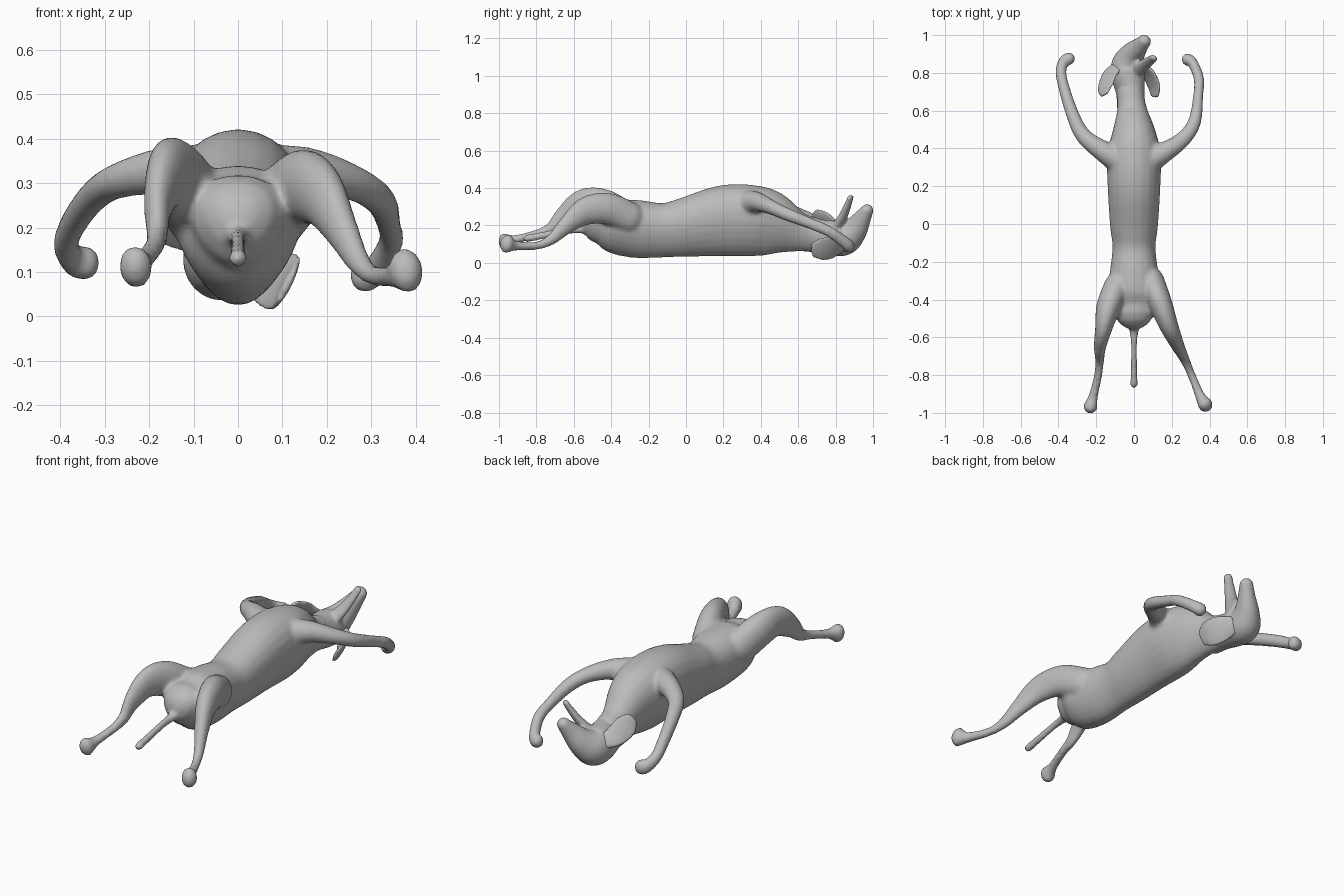
import bpy, bmesh, math
from mathutils import Vector

cube = bpy.data.objects.get("Cube")
if cube:
    bpy.data.objects.remove(cube, do_unlink=True)

grey = bpy.data.materials.new("plain grey")
grey.use_nodes = True
COLOUR = (0.5, 0.5, 0.5, 1)
grey.diffuse_color = COLOUR
grey.node_tree.nodes["Principled BSDF"].inputs["Base Color"].default_value = COLOUR


def spline(points, steps=6):
    """Catmull-Rom samples through rows of x, y, z, half width, half height."""
    rows = [points[0]] + list(points) + [points[-1]]
    out = []
    for a, b, c, d in zip(rows, rows[1:], rows[2:], rows[3:]):
        for i in range(steps):
            t = i / steps
            out.append([q + t * ((r - p) + t * ((2 * p - 5 * q + 4 * r - s)
                        + t * (3 * (q - r) + s - p))) / 2
                        for p, q, r, s in zip(a, b, c, d)])
    out.append(list(points[-1]))
    return out


def loft(bm, points, roll=0, egg=0, sides=24):
    """Rounded tube of elliptical rings; egg narrows the lower half."""
    rows = spline(points)
    centres = [Vector(r[:3]) for r in rows]
    last = len(rows) - 1
    rings = []
    for i, row in enumerate(rows):
        along = (centres[min(i + 1, last)] - centres[max(i - 1, 0)]).normalized()
        side = along.cross(Vector((0, 0, 1))).normalized()
        up = side.cross(along)
        side, up = (side * math.cos(roll) + up * math.sin(roll),
                    up * math.cos(roll) - side * math.sin(roll))
        # Domed ends
        slices = [(0, 1)]
        dome = [(math.sin(a), math.cos(a)) for a in (0.4, 0.8, 1.15, 1.45)]
        if i == 0:
            slices = [(-s, c) for s, c in reversed(dome)] + slices
        if i == last:
            slices = slices + dome
        for shift, scale in slices:
            centre = centres[i] + along * shift * min(row[3], row[4])
            ring = []
            for k in range(sides):
                a = math.tau * k / sides
                width = row[3] * scale * math.cos(a) * (1 + egg * math.sin(a))
                ring.append(bm.verts.new(centre + side * width
                                         + up * row[4] * scale * math.sin(a)))
            rings.append(ring)
    for r, s in zip(rings, rings[1:]):
        for k in range(sides):
            n = (k + 1) % sides
            bm.faces.new((r[k], r[n], s[n], s[k]))
    bm.faces.new(rings[0][::-1])
    bm.faces.new(rings[-1])


def make(name, lofts, voxel=0.01, smooth=5):
    """Fuse several lofts into one smooth skin."""
    bm = bmesh.new()
    for args in lofts:
        loft(bm, **args)
    bmesh.ops.recalc_face_normals(bm, faces=bm.faces)
    mesh = bpy.data.meshes.new(name)
    bm.to_mesh(mesh)
    bm.free()
    mesh.materials.append(grey)
    mesh.polygons.foreach_set("use_smooth", [True] * len(mesh.polygons))
    obj = bpy.data.objects.new(name, mesh)
    bpy.context.collection.objects.link(obj)
    remesh = obj.modifiers.new("fuse", "REMESH")
    remesh.mode = "VOXEL"
    remesh.voxel_size = voxel
    remesh.use_smooth_shade = True
    soften = obj.modifiers.new("soften", "SMOOTH")
    soften.factor = 0.5
    soften.iterations = smooth
    return obj


# Trunk, from rump to neck
trunk = [
    (0, -.45, .21, .11, .11), (0, -.38, .195, .14, .145), (0, -.25, .18, .125, .155),
    (0, -.12, .175, .112, .145), (0, 0, .19, .125, .16), (0, .2, .225, .137, .19),
    (0, .36, .225, .14, .19), (0, .47, .205, .115, .17), (-.01, .6, .165, .078, .108),
    (-.02, .7, .15, .07, .09)]
tail = [(0, -.42, .17, .07, .04), (0, -.52, .18, .035, .025), (0, -.62, .175, .018, .02),
        (0, -.75, .15, .018, .02), (0, -.85, .13, .021, .021)]

# Hind legs, folded at knee and hock
hind_right = [
    (-.09, -.33, .24, .07, .09), (-.135, -.44, .305, .065, .09), (-.16, -.55, .315, .046, .08),
    (-.18, -.65, .25, .032, .055), (-.182, -.72, .185, .024, .034),
    (-.19, -.8, .155, .022, .023), (-.215, -.91, .125, .025, .025), (-.23, -.965, .112, .038, .05)]
hind_left = [
    (.09, -.3, .24, .07, .085), (.14, -.42, .29, .062, .085), (.185, -.54, .275, .05, .075),
    (.23, -.64, .2, .036, .048), (.27, -.72, .125, .026, .03),
    (.305, -.8, .092, .022, .022), (.35, -.91, .092, .027, .027), (.377, -.955, .102, .04, .053)]

# Forelegs, reaching past the head
fore_right = [
    (-.06, .33, .31, .08, .08), (-.17, .39, .325, .055, .055), (-.27, .47, .305, .042, .04),
    (-.325, .58, .27, .035, .035), (-.37, .72, .21, .03, .033), (-.387, .81, .16, .029, .03),
    (-.368, .865, .125, .03, .035), (-.345, .875, .12, .034, .04)]
fore_left = [
    (.06, .33, .31, .08, .08), (.16, .38, .325, .055, .055), (.26, .45, .3, .042, .04),
    (.32, .54, .26, .035, .035), (.34, .68, .205, .027, .03), (.343, .77, .165, .028, .03),
    (.31, .855, .105, .028, .033), (.285, .87, .09, .034, .038)]

make("body_with_legs_and_tail",
     [dict(points=trunk, egg=0.2)]
     + [dict(points=p) for p in (tail, hind_right, hind_left, fore_right, fore_left)],
     smooth=7)

# Head tipped back, mouth open towards the sky
skull = [
    (-.015, .62, .16, .072, .1), (-.02, .7, .145, .074, .092), (-.03, .78, .135, .09, .095),
    (-.03, .845, .135, .088, .095), (-.005, .9, .175, .065, .072),
    (.03, .94, .235, .045, .05), (.055, .968, .28, .036, .034)]
jaw = [(0, .8, .18, .045, .03), (.05, .84, .25, .034, .022),
       (.085, .865, .31, .027, .017), (.105, .88, .35, .023, .014)]
make("head", [dict(points=skull, roll=-0.3), dict(points=jaw, roll=-0.4)], voxel=0.008, smooth=4)

# Floppy ears folded back along the neck
ear_right = [(-.085, .84, .17, .035, .015), (-.13, .79, .2, .055, .013),
             (-.15, .73, .235, .06, .012), (-.155, .69, .265, .035, .01)]
ear_left = [(.04, .84, .1, .05, .015), (.08, .79, .085, .07, .013),
            (.105, .73, .075, .07, .012), (.11, .68, .07, .045, .01)]
make("right_ear", [dict(points=ear_right, roll=-0.9)], voxel=0.006, smooth=3)
make("left_ear", [dict(points=ear_left, roll=-1.1)], voxel=0.006, smooth=3)
